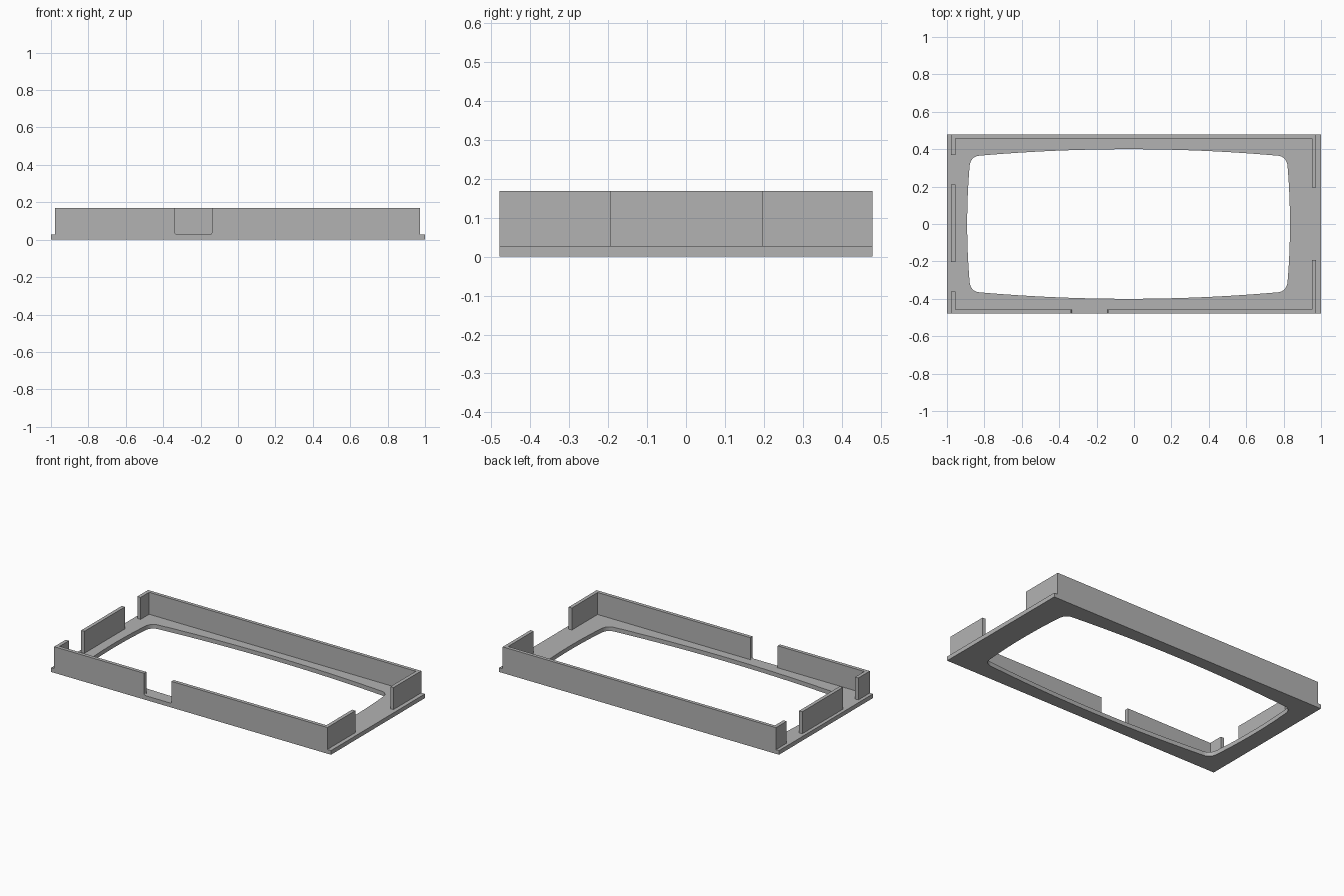
import bpy, bmesh, math

if "Cube" in bpy.data.objects:
    bpy.data.objects.remove(bpy.data.objects["Cube"])

PLATE_Z, TOP_Z = 0.027, 0.169
HALF_Y = 0.479
CX = -0.029           # window centre in x

grey = bpy.data.materials.new("plain grey")
grey.diffuse_color = (0.45, 0.45, 0.45, 1)
grey.use_nodes = True
grey.node_tree.nodes["Principled BSDF"].inputs["Base Color"].default_value = grey.diffuse_color


def prism(name, loops, z0, z1):
    """Extrude an outline (the first loop), with optional holes, from z0 to z1."""
    bm = bmesh.new()
    edges = []
    for loop in loops:
        vs = [bm.verts.new((x, y, z0)) for x, y in loop]
        edges += [bm.edges.new((vs[i], vs[(i + 1) % len(vs)])) for i in range(len(vs))]
    if len(loops) == 1:
        bm.faces.new(bm.verts)
    else:
        bmesh.ops.triangle_fill(bm, use_beauty=True, edges=edges, normal=(0, 0, 1))
    ext = bmesh.ops.extrude_face_region(bm, geom=bm.faces[:], use_keep_orig=True)
    for v in ext["geom"]:
        if isinstance(v, bmesh.types.BMVert):
            v.co.z = z1
    bmesh.ops.recalc_face_normals(bm, faces=bm.faces[:])
    me = bpy.data.meshes.new(name)
    bm.to_mesh(me)
    bm.free()
    me.materials.append(grey)
    ob = bpy.data.objects.new(name, me)
    bpy.context.collection.objects.link(ob)
    return ob


def window_quadrant():
    """Bowed top edge, rounded corner and bowed side, for +x +y."""
    pts = [(0.8 * i / 12, 0.40 - 0.035 * (i / 12) ** 2) for i in range(12)]
    p = [(0.80, 0.365), (0.828, 0.3625), (0.847, 0.342), (0.85, 0.31)]
    for i in range(9):
        t = i / 8
        w = ((1 - t) ** 3, 3 * t * (1 - t) ** 2, 3 * t * t * (1 - t), t ** 3)
        pts.append(tuple(sum(w[k] * p[k][a] for k in range(4)) for a in (0, 1)))
    for i in range(7, -1, -1):
        pts.append((0.863 - 0.013 * (i / 8) ** 2, 0.31 * i / 8))
    return pts


# Base plate with the window opening
q = window_quadrant()
ring = q + [(x, -y) for x, y in q[-2::-1]]
ring += [(-x, y) for x, y in ring[-2:0:-1]]
window = [(x + CX, y) for x, y in ring]
plate = [(-1, -HALF_Y), (1, -HALF_Y), (1, HALF_Y), (-1, HALF_Y)]
prism("base_plate", [plate, window], 0, PLATE_Z)

# Upright walls standing on the plate
XL, XR = -0.978, 0.974     # outer wall faces
IL, IR = -0.955, 0.951     # inner wall faces
YF, YB = -0.456, 0.457     # inner front and back faces
GAP_L, GAP_R = -0.336, -0.14


def wall(name, outline):
    prism(name, [outline], PLATE_Z, TOP_Z)


wall("back_wall", [(XL, HALF_Y), (XL, 0.37), (IL, 0.37), (IL, YB),
                   (IR, YB), (IR, 0.196), (XR, 0.196), (XR, HALF_Y)])
wall("left_wall", [(XL, -0.203), (IL, -0.203), (IL, 0.21), (XL, 0.21)])
wall("front_left_wall", [(XL, -HALF_Y), (GAP_L, -HALF_Y), (GAP_L, YF),
                         (IL, YF), (IL, -0.362), (XL, -0.362)])
wall("front_right_wall", [(GAP_R, -HALF_Y), (XR, -HALF_Y), (XR, -0.193),
                          (IR, -0.193), (IR, YF), (GAP_R, YF)])

# Small rounded fillets at the foot of the front notch
R = 0.01
for name, x, s in (("notch_fillet_left", GAP_L, 1), ("notch_fillet_right", GAP_R, -1)):
    arc = [(x, 0)]
    for i in range(5):
        a = math.pi / 2 * i / 4
        arc.append((x + s * R * (1 - math.sin(a)), R * (1 - math.cos(a))))
    ob = prism(name, [arc], 0, YF + HALF_Y)
    # stand the profile upright: its height becomes z, its depth becomes y
    for v in ob.data.vertices:
        px, pz, py = v.co
        v.co = (px, -HALF_Y + py, PLATE_Z + pz)
    ob.data.flip_normals()
